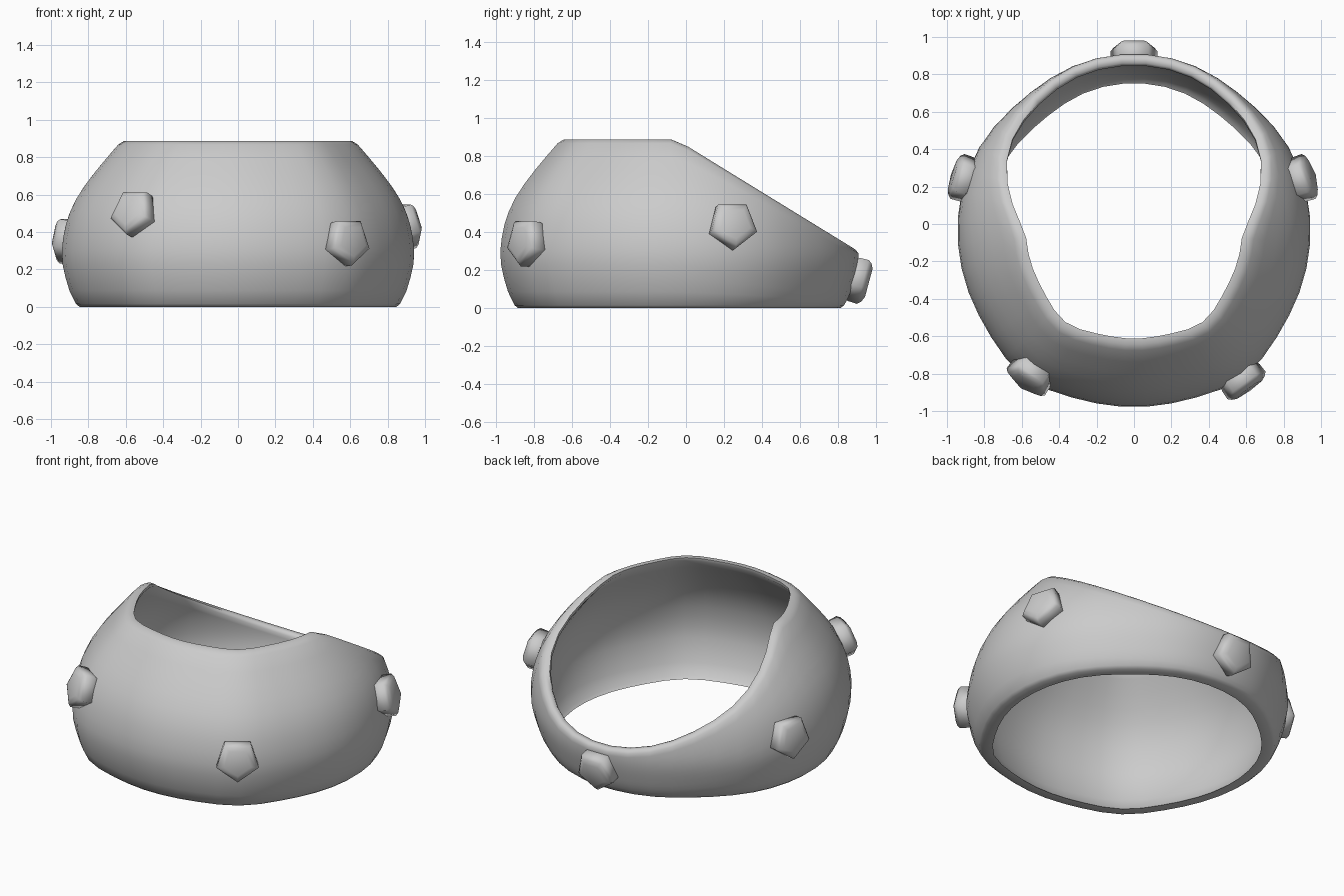
import bpy, bmesh, math
from mathutils import Vector

if "Cube" in bpy.data.objects:
    bpy.data.objects.remove(bpy.data.objects["Cube"])

CY = -0.035           # centre of the band in y
WALL = 0.062
SEG, ROWS = 44, 12
PROFILE = [(0, .85), (.02, .873), (.1, .908), (.25, .943), (.38, .935), (.5, .903),
           (.6, .853), (.7, .782), (.8, .7), (.89, .622)]


def bulge(a):
    """Fuller front corners, slimmer back corners."""
    d = math.degrees(math.asin(math.sin(a)))
    return (.034 * math.exp(-((d + 53) / 14) ** 2)
            - .022 * math.exp(-((d - 50) / 18) ** 2))


def radius(z, a):
    """Smoothly interpolated outer radius at height z, angle a."""
    z = min(max(z, 0), .89)
    n = len(PROFILE)
    i = next(k for k in range(n - 1) if z <= PROFILE[k + 1][0])

    def slope(k):
        p, q = PROFILE[max(k - 1, 0)], PROFILE[min(k + 1, n - 1)]
        return (q[1] - p[1]) / (q[0] - p[0])
    (z0, r0), (z1, r1) = PROFILE[i], PROFILE[i + 1]
    h = z1 - z0
    t = (z - z0) / h
    return ((2*t**3 - 3*t*t + 1) * r0 + (t**3 - 2*t*t + t) * h * slope(i)
            + (3*t*t - 2*t**3) * r1 + (t**3 - t*t) * h * slope(i + 1)) + bulge(a)


def rim_height(a):
    """Level rim in front, straight slope down to the back."""
    lo, hi = .2, .887
    for _ in range(30):
        z = (lo + hi) / 2
        y = CY + radius(z, a) * math.sin(a)
        if z < .887 - max(0, y + .05) * .605:
            lo = z
        else:
            hi = z
    return lo


def finish(name, bm, angle):
    bmesh.ops.recalc_face_normals(bm, faces=bm.faces)
    me = bpy.data.meshes.new(name)
    bm.to_mesh(me)
    bm.free()
    ob = bpy.data.objects.new(name, me)
    bpy.context.collection.objects.link(ob)
    bpy.ops.object.select_all(action='DESELECT')
    ob.select_set(True)
    bpy.context.view_layer.objects.active = ob
    bpy.ops.object.shade_smooth_by_angle(angle=math.radians(angle))
    return ob


# hollow band: one closed wall section per angle, bridged all the way round
bm = bmesh.new()
sections = []
for s in range(SEG):
    a = 2 * math.pi * (s + .5) / SEG
    top = rim_height(a)
    zs = [0, .015] + [.015 + (top - .035) * k / ROWS for k in range(1, ROWS + 1)]
    outer = [(radius(z, a), z) for z in zs]
    inner = [(radius(z, a) - WALL, z) for z in reversed(zs)]
    r = radius(top, a)
    rim = [(r - .015, top), (r - WALL + .015, top)]
    sections.append([bm.verts.new((q * math.cos(a), CY + q * math.sin(a), z))
                     for q, z in outer + rim + inner])
n = len(sections[0])
for s in range(SEG):
    p, q = sections[s], sections[(s + 1) % SEG]
    for k in range(n):
        bm.faces.new((p[k], q[k], q[(k + 1) % n], p[(k + 1) % n]))
finish("band", bm, 60)


# five-sided studs, point down, lying on the band surface
def stud(name, x, y, z):
    a = math.atan2(y - CY, x)
    out = Vector((math.cos(a), math.sin(a), 0))
    dr = (radius(z + .06, a) - radius(z - .06, a)) / .12
    normal = Vector((out.x, out.y, -dr)).normalized()
    side = Vector((0, 0, 1)).cross(normal).normalized()
    up = normal.cross(side)
    centre = Vector((0, CY, z)) + out * radius(z, a)
    bm = bmesh.new()
    rings = []
    for r, d in ((.115, -.05), (.13, -.005), (.132, .045), (.115, .063), (.085, .076)):
        rings.append([bm.verts.new(centre + side * r * math.cos(t)
                                   + up * (r * math.sin(t) + .012) + normal * d)
                      for t in (math.tau * k / 5 - math.pi / 2 for k in range(5))])
    for p, q in zip(rings, rings[1:]):
        for k in range(5):
            bm.faces.new((p[k], p[(k + 1) % 5], q[(k + 1) % 5], q[k]))
    bm.faces.new(rings[0])
    bm.faces.new(rings[-1])
    finish(name, bm, 75)


for name, x, y, z in (("stud_back", 0, .93, .15), ("stud_right", .92, .25, .42),
                      ("stud_left", -.93, .25, .345), ("stud_front_right", .585, -.84, .335),
                      ("stud_front_left", -.555, -.81, .485)):
    stud(name, x, y, z)
